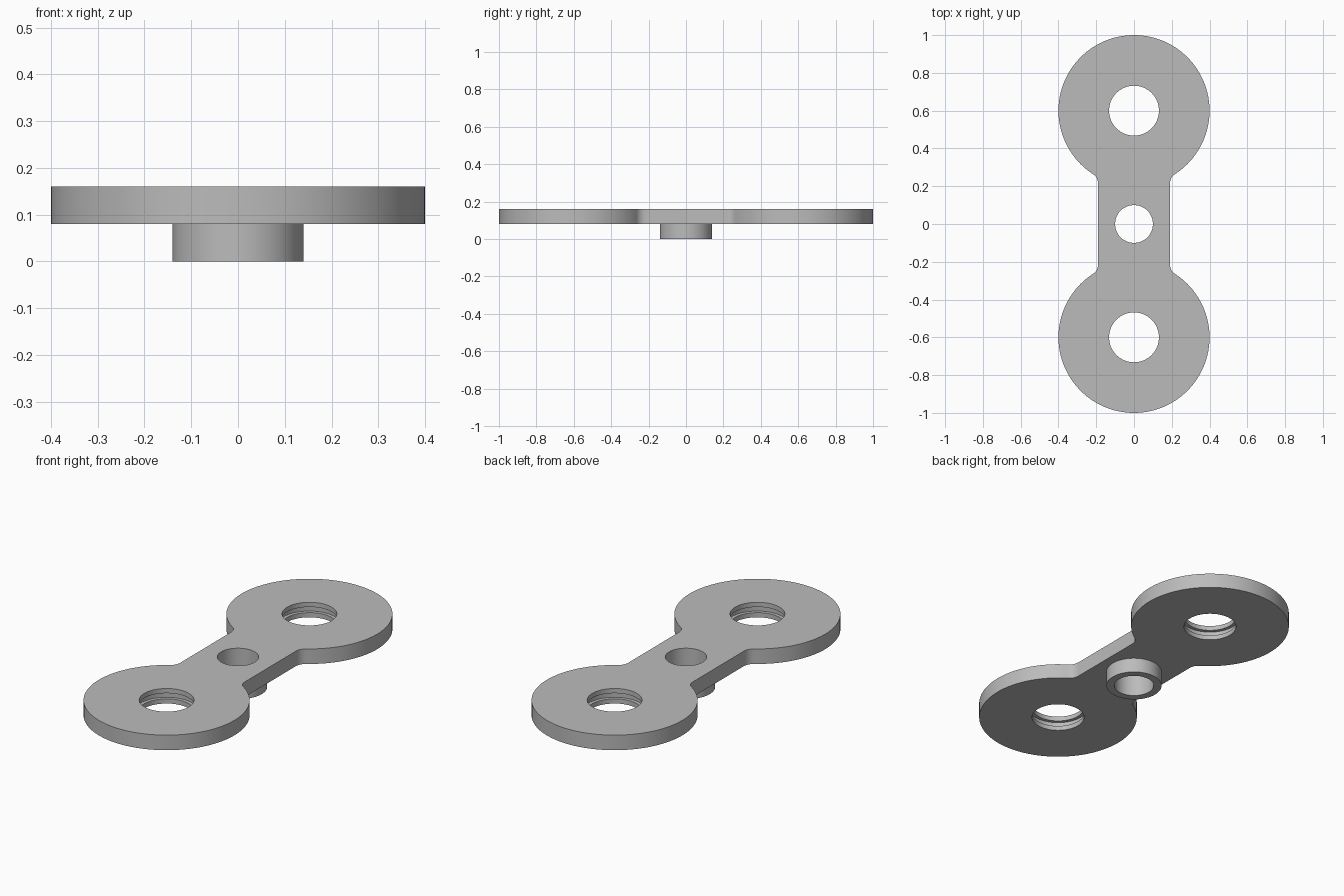
import bpy
import bmesh
from math import sin, cos, pi, atan2, sqrt

cube = bpy.data.objects.get("Cube")
if cube:
    bpy.data.objects.remove(cube, do_unlink=True)

BOTTOM, TOP = 0.08, 0.16      # plate height range
LOBE_Y, LOBE_R = 0.6, 0.4     # end lobes
WAIST, FILLET = 0.19, 0.06    # half width of the bar and its corner radius

steel = bpy.data.materials.new("grey_steel")
steel.use_nodes = True
GREY = (0.5, 0.5, 0.5, 1)
steel.diffuse_color = GREY
steel.node_tree.nodes["Principled BSDF"].inputs["Base Color"].default_value = GREY


def make_object(name, bm):
    bmesh.ops.recalc_face_normals(bm, faces=bm.faces)
    mesh = bpy.data.meshes.new(name)
    bm.to_mesh(mesh)
    bm.free()
    mesh.materials.append(steel)
    obj = bpy.data.objects.new(name, mesh)
    bpy.context.collection.objects.link(obj)
    return obj


def arc(cx, cy, r, start, end, steps):
    angles = [start + (end - start) * i / steps for i in range(steps + 1)]
    return [(cx + r * cos(a), cy + r * sin(a)) for a in angles]


def lathe(name, profile, y=0, sides=64):
    """Closed solid turned about a vertical axis from (radius, z) pairs."""
    bm = bmesh.new()
    rings = [[bm.verts.new((r * cos(2 * pi * i / sides), y + r * sin(2 * pi * i / sides), z))
              for i in range(sides)] for r, z in profile]
    for a, b in zip(rings, rings[1:]):
        for i in range(sides):
            j = (i + 1) % sides
            bm.faces.new((a[i], a[j], b[j], b[i]))
    bm.faces.new(rings[0])
    bm.faces.new(rings[-1])
    return make_object(name, bm)


def combine(target, other, operation):
    """Apply a boolean and discard the helper."""
    other.hide_render = True
    mod = target.modifiers.new(operation, 'BOOLEAN')
    mod.operation, mod.object, mod.solver = operation, other, 'EXACT'
    bpy.context.view_layer.objects.active = target
    bpy.ops.object.modifier_apply(modifier=mod.name)
    bpy.data.objects.remove(other, do_unlink=True)


# Plate outline: one quarter (waist fillet, then lobe), mirrored around
fx = WAIST + FILLET
fy = LOBE_Y - sqrt((LOBE_R + FILLET) ** 2 - fx ** 2)
to_lobe = atan2(LOBE_Y - fy, -fx)
quarter = arc(fx, fy, FILLET, pi, to_lobe, 10)
quarter += arc(0, LOBE_Y, LOBE_R, to_lobe - pi, pi / 2, 48)[1:]
half = quarter + [(-x, y) for x, y in quarter[-2::-1]]
outline = half + [(-x, -y) for x, y in half]

bm = bmesh.new()
face = bm.faces.new([bm.verts.new((x, y, BOTTOM)) for x, y in outline])
extruded = bmesh.ops.extrude_face_region(bm, geom=[face])
for v in extruded["geom"]:
    if isinstance(v, bmesh.types.BMVert):
        v.co.z = TOP
plate = make_object("link_plate", bm)

# Round boss below the middle
combine(plate, lathe("boss", [(0.14, 0), (0.14, 0.12)]), 'UNION')

# Central bore
combine(plate, lathe("bore_cutter", [(0.1, -0.1), (0.1, 0.3)]), 'DIFFERENCE')

# Lobe holes, each with a retaining groove halfway down its wall
groove = [(0.132, 0), (0.132, 0.105), (0.15, 0.105), (0.15, 0.135), (0.132, 0.135), (0.132, 0.3)]
for y in (-LOBE_Y, LOBE_Y):
    combine(plate, lathe("hole_cutter", groove, y), 'DIFFERENCE')

bpy.ops.object.select_all(action='DESELECT')
plate.select_set(True)
bpy.context.view_layer.objects.active = plate
bpy.ops.object.shade_smooth_by_angle(angle=pi / 6)
